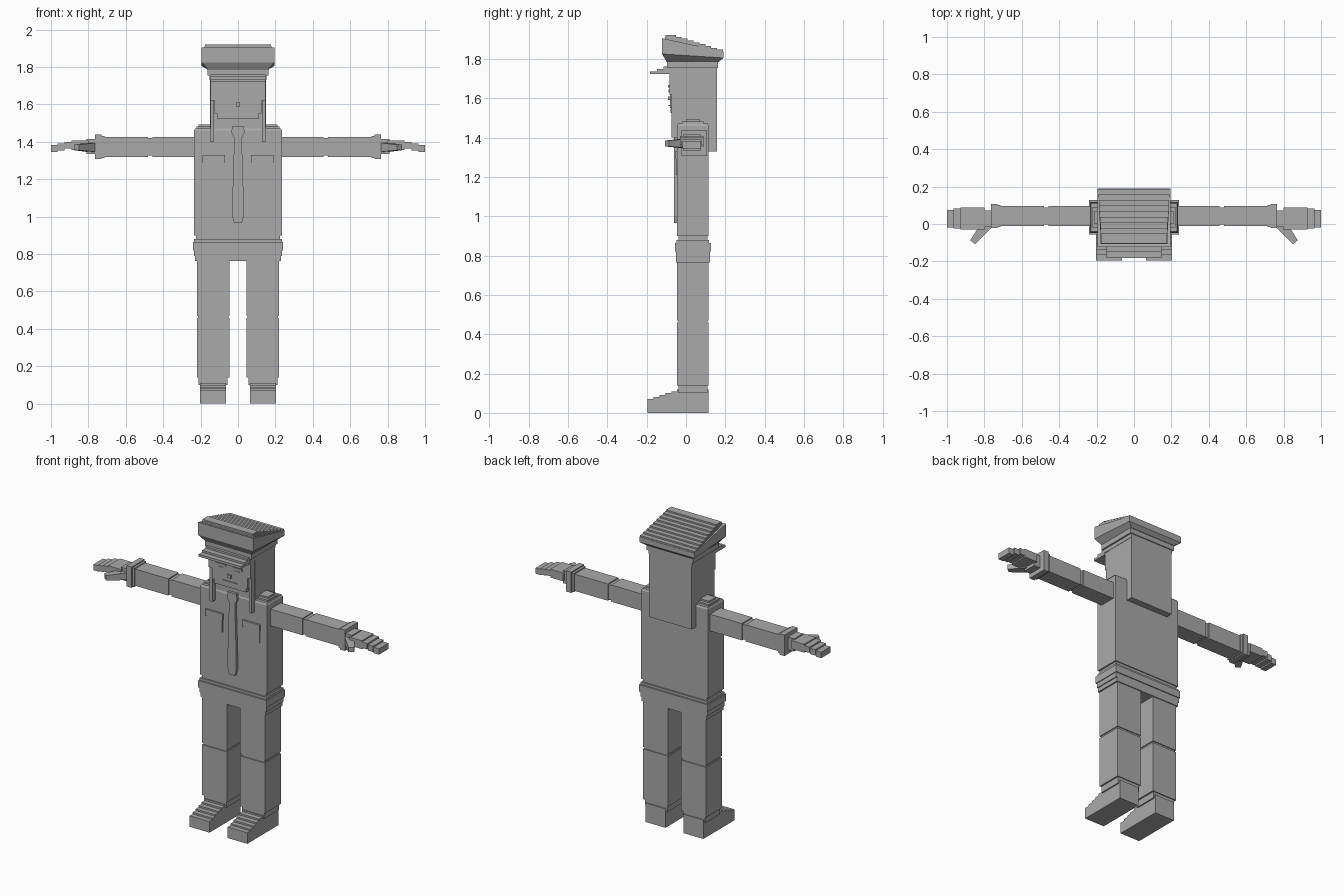
import bpy, bmesh
from mathutils import Vector

cube = bpy.data.objects.get("Cube")
if cube:
    bpy.data.objects.remove(cube, do_unlink=True)

grey = bpy.data.materials.new("plain grey")
grey.use_nodes = True
grey.diffuse_color = (0.4, 0.4, 0.4, 1)
grey.node_tree.nodes["Principled BSDF"].inputs["Base Color"].default_value = grey.diffuse_color


def finish(name, bm, mirror):
    bmesh.ops.recalc_face_normals(bm, faces=bm.faces)
    mesh = bpy.data.meshes.new(name)
    bm.to_mesh(mesh)
    bm.free()
    mesh.materials.append(grey)
    part = bpy.data.objects.new(name, mesh)
    bpy.context.collection.objects.link(part)
    if mirror:
        part.modifiers.new("Mirror", "MIRROR").use_mirror_merge = False


def loft(name, rings, mirror=False):
    """Skin rings of points and cap both ends."""
    bm = bmesh.new()
    loops = [[bm.verts.new(point) for point in ring] for ring in rings]
    for low, high in zip(loops, loops[1:]):
        for i in range(len(low)):
            bm.faces.new((low[i - 1], low[i], high[i], high[i - 1]))
    bm.faces.new(loops[0])
    bm.faces.new(loops[-1])
    finish(name, bm, mirror)


def rectangle(x, y, front_z, back_z):
    return [(x[0], y[0], front_z), (x[1], y[0], front_z),
            (x[1], y[1], back_z), (x[0], y[1], back_z)]


def box(name, x, y, z, mirror=False):
    loft(name, [rectangle(x, y, height, height) for height in z], mirror)


def pair(name, x, y, z):
    box(name, x, y, z, mirror=True)


def wide(half):
    return (-half, half)


def grow(span, amount):
    return (span[0] - amount, span[1] + amount)


def above(base, height):
    return (base, base + height)


# Shared measurements
step = 0.006
front, back = -0.045, 0.115
body_y = (front, back)
torso_x = wide(0.235)
leg_x = (0.045, 0.22)
ankle, knee, hip, waist, shoulder = 0.14, 0.465, 0.77, 0.9, 1.46

# Legs, with a narrow joint at each knee and ankle
pair("thigh", leg_x, body_y, (knee + step, hip))
pair("knee_joint", grow(leg_x, -step), grow(body_y, -step), grow((knee, knee), 0.02))
pair("shin", leg_x, body_y, (ankle, knee - step))
pair("ankle_joint", grow(leg_x, -0.01), grow(body_y, -step), (0.1, ankle))

# Shoes with a stepped instep
toe, sole_top, treads = -0.195, 0.07, 6
shoe_x = grow(leg_x, -0.018)
for i in range(treads):
    tread_front = toe + (front - toe) * i / (treads - 1)
    pair("shoe_step" if i else "shoe", shoe_x, (tread_front, back),
         (max(0, i - 1) * sole_top / treads, sole_top + i / 100))

# Hips and belt
box("hips", grow(torso_x, -step), grow(body_y, step), (hip - step, waist - 0.1))
box("hip_flare", torso_x, grow(body_y, step), (hip + 0.02, 0.825))
box("belt", wide(0.24), grow(body_y, 0.012), (0.82, 0.865))
box("belt_rim", torso_x, grow(body_y, step / 2), (0.86, 0.88))
box("waist", grow(torso_x, -0.01), grow(body_y, -step), (0.86, waist))

# Torso and shoulder pads
box("torso", torso_x, body_y, (waist, shoulder))
loft("shoulder_cap", [rectangle(grow(torso_x, -d), grow(body_y, -d), shoulder + 2 * d, shoulder + 2 * d)
                      for d in (0, step)])
strap_x, strap_y = (0.13, 0.222), (-0.02, 0.09)
pair("shoulder_strap", strap_x, strap_y, above(shoulder, 0.022))
pair("strap_ridge", grow(strap_x, -0.012), grow(strap_y, -0.02), above(shoulder, 0.032))

# Tie: half outline as (half width, height), reflected
half = [(0.02, 0.965), (0.03, 1), (0.03, 1.1), (0.02, 1.42), (0.036, 1.45), (0.03, 1.485)]
outline = half + [(-x, z) for x, z in reversed(half)]
loft("tie", [[(x, y, z) for x, z in outline] for y in (front - 0.016, front)])

# Pockets with flaps
pocket_x = (0.075, 0.185)
pair("pocket", pocket_x, (front - step, front), (1.21, 1.3))
pair("pocket_flap", grow(pocket_x, step), (front - 2 * step, front), (1.29, 1.33))

# Arms with elbow joint and stepped cuff
elbow, wrist = 0.47, 0.765
arm_y, arm_z = (-0.01, 0.095), (1.32, 1.426)
pair("upper_arm", (torso_x[1], elbow - 0.012), arm_y, arm_z)
pair("elbow_joint", grow((elbow, elbow), 0.02), grow(arm_y, -step), grow(arm_z, -step))
pair("forearm", (elbow + 0.012, wrist), arm_y, arm_z)
pair("cuff_rim", (wrist - 0.05, wrist), grow(arm_y, step), grow(arm_z, step))
pair("cuff", (wrist - 0.035, wrist), grow(arm_y, 0.012), grow(arm_z, 0.013))

# Hands, stepping down to the finger tips
hand_y = (-0.03, 0.088)
pair("wrist", (wrist, 0.81), grow(hand_y, -0.015), (1.335, 1.415))
pair("palm", (0.8, 0.89), hand_y, (1.355, 1.408))
knuckle, finger = 0.89, 0.037
for i in range(3):
    top = 1.4 - i * 0.009
    pair("finger_segment", above(knuckle + i * finger, finger),
         grow(hand_y, -step * i), (top - finger, top))


# Thumbs, tapering outward to the front
along = Vector((0.62, -0.78, 0))
across = Vector((0.78, 0.62, 0))
rings = []
for t in (0, 0.5, 1):
    centre = Vector((0.785, 0, 1.37)) + along * t * 0.125
    side, rise = across * (0.03 - t * 0.013), Vector((0, 0, 0.024 - t * 0.009))
    rings.append([centre + side + rise, centre - side + rise,
                  centre - side - rise, centre + side - rise])
loft("thumb", rings, mirror=True)

# Neck and collar
box("neck", wide(0.09), grow(body_y, -step), (shoulder, 1.54))
box("collar", wide(0.105), grow(body_y, -step), (shoulder, 1.495))

# Head, jaw and hair
face, nape, cap_base = -0.085, 0.157, 1.76
box("head", wide(0.148), (face, nape), (1.62, cap_base))
box("jaw", wide(0.125), (face + step / 2, back), (1.55, 1.62))
box("chin", wide(0.112), (face + step, back), (1.525, 1.55))
box("back_hair", wide(0.15), (0.1, nape), (1.33, cap_base))
box("crown_hair", wide(0.15), (front, back), (1.47, cap_base))
pair("side_hair", (0.128, 0.148), (face + 0.01, front + 0.015), (1.4, 1.62))

# Face details
brow_x = (0.025, 0.09)
pair("brow", brow_x, (face - step, face), above(1.655, 0.012))
pair("eye", grow(brow_x, -0.012), (face - step / 2, face), above(1.63, 0.015))
box("nose", wide(0.012), (face - step, face + step), above(1.59, 0.02))
box("mouth", wide(0.05), (face - step / 2, face + step), above(1.56, step))

# Cap band and layered peak
band_y = (face - step, nape)
box("cap_band", wide(0.152), band_y, (1.73, cap_base))
box("cap_band_rim", wide(0.162), grow(band_y, step), (cap_base - step, 1.8))
for i in range(3):
    peak_front = -0.182 + i * 0.034
    box("cap_peak", wide(0.148), (peak_front, face), above(1.722 + i * 0.012, 0.015))

# Flared crown, high at the front and low at the back
crown_x, crown_y = wide(0.194), (-0.122, 0.19)
loft("cap_crown", [rectangle(grow(crown_x, -0.034), grow(crown_y, -0.024), 1.785, 1.785),
                   rectangle(crown_x, crown_y, 1.825, 1.805),
                   rectangle(crown_x, crown_y, 1.905, 1.838)])

# Terraces stepping down the slope of the crown
terraces = 9
for i in range(terraces):
    inset = -0.002 * (i + 1)
    terrace_x, (terrace_front, terrace_back) = grow(crown_x, inset), grow(crown_y, inset)
    box("cap_terrace", terrace_x, (terrace_front, terrace_back - i * 0.028),
        (1.83, 1.847 + i * 0.0093))
